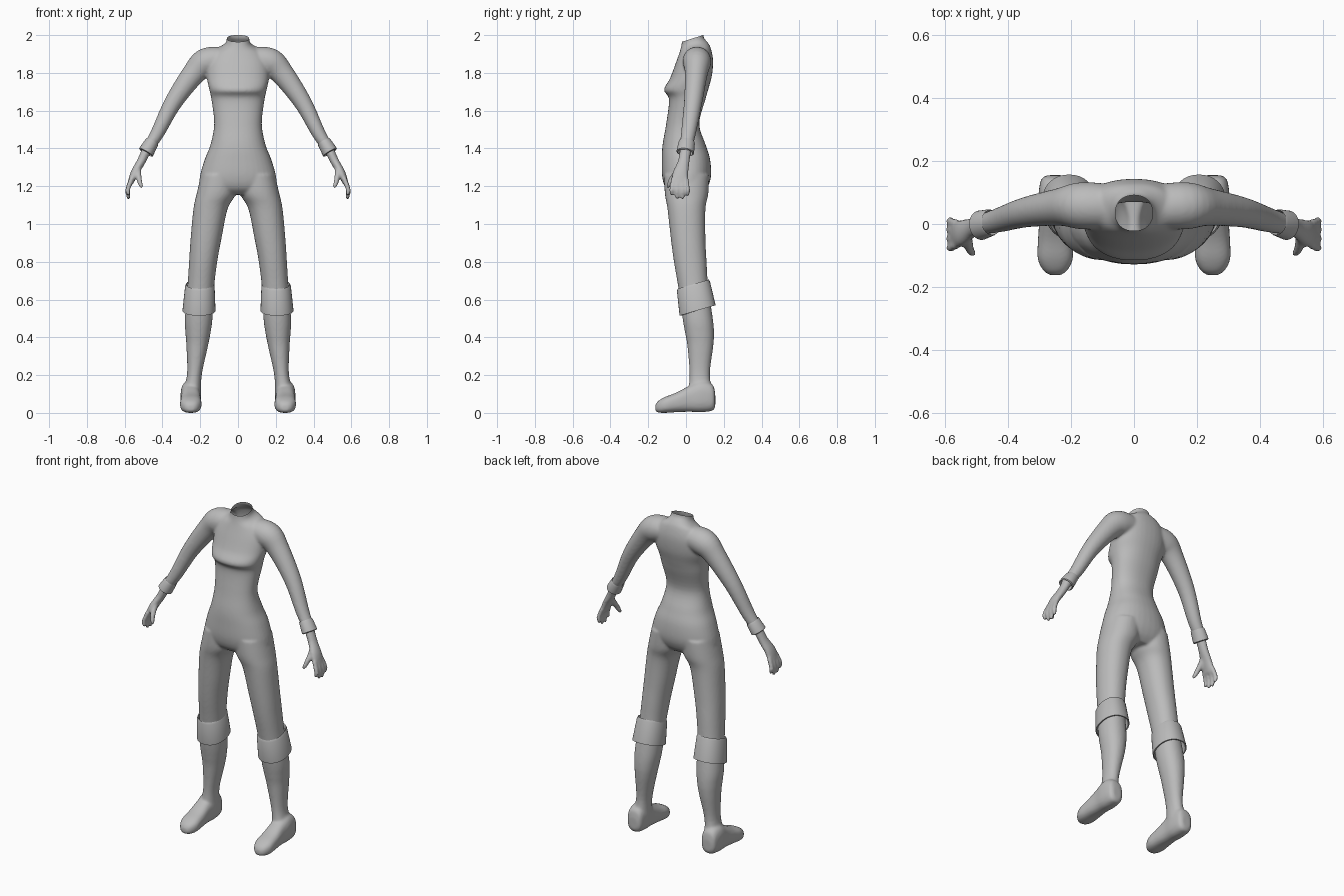
import bpy, bmesh, math
from mathutils import Vector

if "Cube" in bpy.data.objects:
    bpy.data.objects.remove(bpy.data.objects["Cube"])

grey = bpy.data.materials.new("plain grey")
grey.diffuse_color = (0.5, 0.5, 0.5, 1)
grey.use_nodes = True
grey.node_tree.nodes["Principled BSDF"].inputs["Base Color"].default_value = grey.diffuse_color
N = 36


def spline(rows, k=5):
    """Catmull-Rom interpolation of rows of numbers."""
    out = []
    for i in range(len(rows) - 1):
        a, b, c, d = rows[max(i - 1, 0)], rows[i], rows[i + 1], rows[min(i + 2, len(rows) - 1)]
        for j in range(k):
            t = j / k
            out.append([0.5 * (2 * q + (r - p) * t + (2 * p - 5 * q + 4 * r - s) * t * t
                               + (3 * q - p - 3 * r + s) * t ** 3)
                        for p, q, r, s in zip(a, b, c, d)])
    out.append(list(rows[-1]))
    return out


def unit(e=2.0):
    """Points of a superellipse with radius 1."""
    pts = []
    for i in range(N):
        a = 2 * math.pi * i / N
        pts.append([math.copysign(abs(f) ** (2 / e), f) for f in (math.cos(a), math.sin(a))])
    return pts


def level_ring(row, e):
    """Ring from (z front, z back, x in, x out, y front, y back)."""
    zf, zb, xi, xo, yf, yb = row
    return [Vector(((xi + xo) / 2 + (xo - xi) / 2 * c, (yf + yb) / 2 + (yb - yf) / 2 * s,
                    zf + (zb - zf) * (s + 1) / 2)) for c, s in unit(e)]


def tube_rings(rows):
    """Rings along a path of (x, y, z, half width in y, half thickness)."""
    rings = []
    for i, r in enumerate(rows):
        t = (Vector(rows[min(i + 1, len(rows) - 1)][:3]) - Vector(rows[max(i - 1, 0)][:3])).normalized()
        v = (Vector((0, 1, 0)) - t * t.y).normalized()
        u = t.cross(v)
        rings.append([Vector(r[:3]) + v * (r[3] * c) + u * (r[4] * s) for c, s in unit()])
    return rings


def loft(bm, rings, side=1, loop=False):
    vs = [[bm.verts.new((p.x * side, p.y, p.z)) for p in ring] for ring in rings]
    pairs = list(zip(vs, vs[1:])) + ([(vs[-1], vs[0])] if loop else [])
    for a, b in pairs:
        for i in range(N):
            j = (i + 1) % N
            bm.faces.new((a[i], a[j], b[j], b[i]))
    if not loop:
        bm.faces.new(vs[0])
        bm.faces.new(vs[-1])


def make(name, bm):
    bmesh.ops.recalc_face_normals(bm, faces=bm.faces)
    me = bpy.data.meshes.new(name)
    bm.to_mesh(me)
    bm.free()
    ob = bpy.data.objects.new(name, me)
    bpy.context.collection.objects.link(ob)
    me.materials.append(grey)
    return ob


body = bmesh.new()

# torso: z front, z back, half width, y front, y back
torso = [(2.00, 2.05, .060, -.020, .090), (1.96, 1.99, .060, -.022, .093),
         (1.93, 1.965, .075, -.028, .112), (1.90, 1.935, .125, -.037, .130),
         (1.85, 1.87, .160, -.055, .143), (1.77, 1.79, .165, -.085, .138),
         (1.71, 1.72, .153, -.117, .120), (1.66, 1.66, .141, -.090, .103),
         (1.53, 1.53, .126, -.105, .070), (1.42, 1.42, .146, -.124, .104),
         (1.34, 1.34, .177, -.128, .128), (1.25, 1.25, .202, -.126, .132),
         (1.19, 1.19, .200, -.108, .112), (1.155, 1.155, .150, -.070, .080)]
loft(body, [level_ring((r[0], r[1], -r[2], r[2], r[3], r[4]), 2.25) for r in spline(torso)])

# legs: z, x inside, x outside, y front, y back
leg = [(1.26, .000, .195, -.115, .122), (1.16, .012, .219, -.112, .118), (1.08, .055, .236, -.098, .103),
       (.92, .088, .251, -.080, .103), (.80, .110, .259, -.064, .109), (.66, .127, .268, -.040, .118),
       (.50, .135, .281, -.018, .142), (.42, .146, .278, -.004, .148), (.35, .160, .273, .008, .144),
       (.20, .192, .270, .019, .126), (.10, .195, .298, .010, .145)]
leg_rings = [level_ring((r[0], *r), 2.15) for r in spline(leg)]

# feet: y, half width, z bottom, z top
foot = [(.155, .025, .035, .10), (.14, .046, .012, .15), (.08, .054, .004, .17), (.02, .051, .006, .145),
        (-.05, .055, .004, .108), (-.11, .056, 0, .085), (-.148, .038, .002, .062), (-.163, .016, .012, .040)]
foot_rings = [[Vector((.25 + r[1] * c, r[0], (r[2] + r[3]) / 2 + (r[3] - r[2]) / 2 * s))
               for c, s in unit(2.6)] for r in spline(foot)]

# arms, palms, fingers and thumbs: x, y, z, half width, half thickness
arm = [(.06, .055, 1.87, .07, .065), (.165, .058, 1.857, .075, .076), (.235, .054, 1.795, .060, .062),
       (.345, .037, 1.64, .048, .047), (.43, .012, 1.475, .039, .036), (.49, -.003, 1.385, .030, .028)]
palm = [(.475, 0, 1.41, .030, .026), (.513, -.012, 1.33, .031, .023), (.548, -.028, 1.27, .042, .021),
        (.570, -.033, 1.215, .046, .015)]
limbs = [arm, palm]
for y, tip in ((-.076, 1.15), (-.047, 1.132), (-.018, 1.13), (.009, 1.148)):
    limbs.append([(.562, y * .8 - .006, 1.24, .013, .013), (.583, y, 1.185, .0125, .013),
                  (.580, y, tip + .012, .011, .011), (.577, y, tip, .006, .006)])
limbs.append([(.528, -.025, 1.305, .017, .016), (.525, -.070, 1.245, .016, .015),
              (.514, -.092, 1.205, .012, .012), (.510, -.099, 1.19, .006, .006)])

for side in (1, -1):
    loft(body, leg_rings, side)
    loft(body, foot_rings, side)
    for limb in limbs:
        loft(body, tube_rings(spline(limb)), side)

# fuse the body into one smooth skin
raw = make("body_base", body)
rm = raw.modifiers.new("fuse", 'REMESH')
rm.mode = 'VOXEL'
rm.voxel_size = 0.007
sm = raw.modifiers.new("soften", 'SMOOTH')
sm.factor = 0.5
sm.iterations = 8
skin = bpy.data.meshes.new_from_object(raw.evaluated_get(bpy.context.evaluated_depsgraph_get()))
bpy.data.objects.remove(raw)

# open the neck with a slanted cut
bm = bmesh.new()
bm.from_mesh(skin)
bmesh.ops.bisect_plane(bm, geom=bm.verts[:] + bm.edges[:] + bm.faces[:], plane_co=(0, .09, 2.0),
                       plane_no=(0, -.318, 1), clear_outer=True)
for f in bm.faces:
    f.smooth = True
    f.material_index = 0
bm.to_mesh(skin)
bm.free()
skin.materials.clear()
skin.materials.append(grey)
bpy.context.collection.objects.link(bpy.data.objects.new("body_suit", skin))

# folded boot tops and sleeve cuffs
boot_top = [(.640, .690, .134, .268, -.036, .115), (.657, .706, .130, .274, -.044, .121),
            (.645, .695, .124, .280, -.048, .127), (.515, .570, .119, .294, -.034, .157),
            (.515, .570, .126, .287, -.027, .150), (.600, .650, .134, .274, -.034, .130)]
cuff = [(.460, .004, 1.425, .034, .030), (.453, .005, 1.437, .040, .035), (.458, .004, 1.430, .043, .037),
        (.487, -.004, 1.380, .047, .042), (.489, -.005, 1.377, .041, .036), (.480, -.002, 1.392, .034, .030)]
axis = Vector((.029, -.008, -.05)).normalized()
across = (Vector((0, 1, 0)) - axis * axis.y).normalized()
up = axis.cross(across)
cuff_rings = [[Vector(r[:3]) + across * (r[3] * c) + up * (r[4] * s) for c, s in unit()] for r in cuff]

for label, side in (("left", 1), ("right", -1)):
    for name, rings in (("boot_top", [level_ring(r, 2.2) for r in boot_top]), ("sleeve_cuff", cuff_rings)):
        b = bmesh.new()
        loft(b, rings, side, loop=True)
        ob = make(f"{label}_{name}", b)
        bpy.ops.object.select_all(action='DESELECT')
        ob.select_set(True)
        bpy.context.view_layer.objects.active = ob
        bpy.ops.object.shade_smooth_by_angle(angle=math.radians(50))
